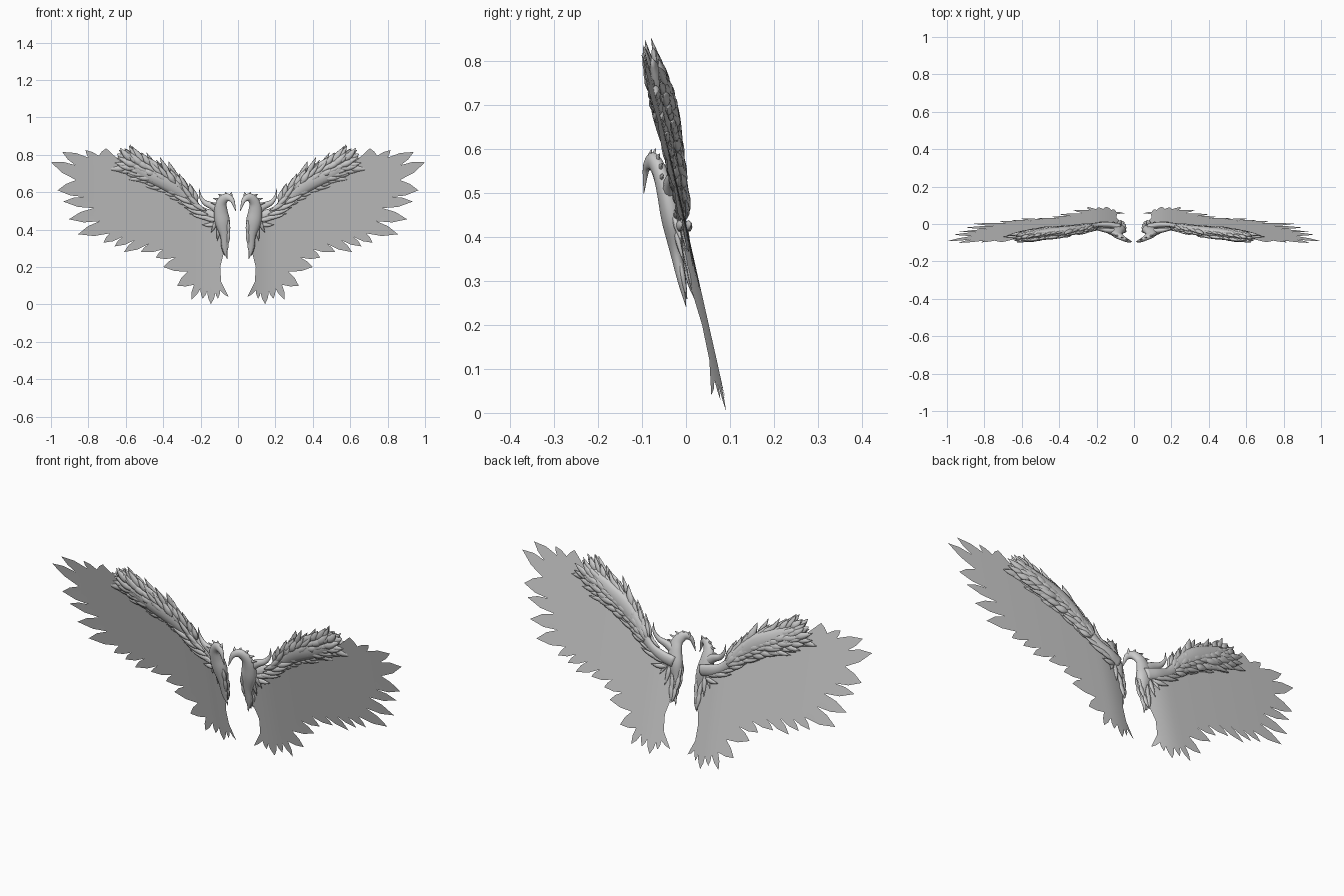
import bpy, bmesh, math, random
from mathutils import Vector
from mathutils.geometry import delaunay_2d_cdt

if "Cube" in bpy.data.objects:
    bpy.data.objects.remove(bpy.data.objects["Cube"])

random.seed(4)
grey = bpy.data.materials.new("plain grey")
grey.diffuse_color = (0.6, 0.6, 0.6, 1)
grey.use_nodes = True
grey.node_tree.nodes["Principled BSDF"].inputs["Base Color"].default_value = grey.diffuse_color


def sheet_y(x, z):
    """Depth of the leaning, gently bowed wing sheet, curling forward near the body."""
    curl = max(0.0, (0.2 - x) / 0.2)
    bow = (x - 0.3) / 0.7
    return 0.097 - 0.225 * z - 0.018 * bow * bow - 0.05 * curl * curl


def finish(bm, name):
    """Turn a right-hand part into a smooth, mirrored object."""
    mesh = bpy.data.meshes.new(name)
    bm.to_mesh(mesh)
    bm.free()
    mesh.materials.append(grey)
    ob = bpy.data.objects.new(name, mesh)
    bpy.context.collection.objects.link(ob)
    for p in mesh.polygons:
        p.use_smooth = True
    mod = ob.modifiers.new("mirror", 'MIRROR')
    mod.use_mirror_merge = False


def catmull(pts, steps):
    """Smooth a list of (x, y, z, radius) points."""
    v = [Vector(p) for p in pts]
    v = [v[0] * 2 - v[1]] + v + [v[-1] * 2 - v[-2]]
    out = []
    for i in range(1, len(v) - 2):
        a, b, c, d = v[i - 1:i + 3]
        for k in range(steps):
            t = k / steps
            out.append(0.5 * (2 * b + (c - a) * t + (2 * a - 5 * b + 4 * c - d) * t * t
                              + (3 * b - a - 3 * c + d) * t ** 3))
    return out + [v[-2]]


def loft(bm, pts, squash=0.6, sides=10, steps=4):
    """Sweep a flattened ring along a path, with closed ends."""
    path = catmull(pts, steps)
    rings = []
    for i, p in enumerate(path):
        tan = (path[min(i + 1, len(path) - 1)] - path[max(i - 1, 0)]).to_3d().normalized()
        side = tan.cross(Vector((0, 1, 0))).normalized()
        deep = tan.cross(side)
        r = max(p.w, 0.0008)
        ring = []
        for k in range(sides):
            a = math.tau * k / sides
            ring.append(bm.verts.new(p.to_3d() + side * r * math.cos(a) + deep * r * squash * math.sin(a)))
        rings.append(ring)
    for r0, r1 in zip(rings, rings[1:]):
        for k in range(sides):
            n = (k + 1) % sides
            bm.faces.new((r0[k], r0[n], r1[n], r1[k]))
    bm.faces.new(rings[0][::-1])
    bm.faces.new(rings[-1])


def feather(bm, x, z, angle, length, width, off, bend=0.3, flare=0.0):
    """Curved pointed tuft that follows the sheet at a given depth offset."""
    pts = []
    for t, w in ((0, 0.25), (0.3, 1), (0.65, 0.75), (1, 0.03)):
        pts.append((x, sheet_y(x, z) + off + flare * t, z, width * w))
        a = angle + bend * t
        x += math.cos(a) * length * 0.34
        z += math.sin(a) * length * 0.34
    loft(bm, pts, 0.55, 7, 3)


# Wing sheet: jagged feathered outline, alternating tips and notches
outline = [
    (0.2, 0.49), (0.1, 0.47), (0.065, 0.42), (0.07, 0.3), (0.095, 0.2), (0.09, 0.12),
    (0.05, 0.04), (0.095, 0.075), (0.108, 0.03), (0.12, 0.065), (0.145, 0.002), (0.165, 0.07),
    (0.19, 0.03), (0.2, 0.085), (0.25, 0.025), (0.235, 0.105), (0.325, 0.1), (0.27, 0.175),
    (0.4, 0.2), (0.335, 0.25), (0.44, 0.25), (0.4, 0.295), (0.52, 0.28), (0.475, 0.325),
    (0.61, 0.28), (0.55, 0.345), (0.66, 0.31), (0.62, 0.36), (0.72, 0.33), (0.685, 0.38),
    (0.855, 0.375), (0.74, 0.445), (0.905, 0.455), (0.77, 0.515), (0.935, 0.55), (0.82, 0.575),
    (0.965, 0.61), (0.865, 0.665), (1.0, 0.76), (0.87, 0.745), (0.94, 0.815), (0.8, 0.785),
    (0.815, 0.825), (0.745, 0.795), (0.705, 0.835), (0.64, 0.775), (0.5, 0.7), (0.38, 0.65),
    (0.28, 0.57)]
loop = []
for i, a in enumerate(outline):
    b = outline[(i + 1) % len(outline)]
    loop.append(Vector(a))
    if 5 < i < 44:  # belly out the feather edges
        dx, dz = b[0] - a[0], b[1] - a[1]
        loop.append(Vector((a[0] + dx / 2 + dz * 0.07, a[1] + dz / 2 - dx * 0.07)))
grid = [Vector((0.04 + 0.0311 * i, 0.013 + 0.0307 * j)) for i in range(31) for j in range(27)]
verts, _, faces = delaunay_2d_cdt(loop + grid, [], [list(range(len(loop)))], 1, 1e-5)[:3]
bm = bmesh.new()
bv = [bm.verts.new((v.x, sheet_y(v.x, v.y), v.y)) for v in verts]
for f in faces:
    bm.faces.new([bv[i] for i in f])
bmesh.ops.delete(bm, geom=[v for v in bm.verts if not v.link_faces], context='VERTS')
finish(bm, "wing_sheet")

# Arm: bone running along the leading edge
arm = [(0.08, 0.455, 0.03), (0.14, 0.475, 0.028), (0.21, 0.51, 0.022), (0.28, 0.58, 0.034),
       (0.38, 0.658, 0.052), (0.48, 0.708, 0.052), (0.57, 0.755, 0.04), (0.645, 0.805, 0.004)]
bm = bmesh.new()
loft(bm, [(x, sheet_y(x, z) + 0.011, z, r) for x, z, r in arm], 0.55, 14, 5)
finish(bm, "wing_arm")

# Coverts: overlapping tufts fanned around the outer arm
bm = bmesh.new()
spine = catmull([(x, z, r, 0) for x, z, r in arm[2:]], 3)
for i in range(1, len(spine) - 3):
    x, z, r = spine[i][:3]
    d = spine[i + 1] - spine[i - 1]
    ang = math.atan2(d.y, d.x)
    for row in (-1, -0.5, 0, 0.5, 1):
        px = x - math.sin(ang) * row * r * 0.7
        pz = z + math.cos(ang) * row * r * 0.7
        bulge = r * 0.45 * math.sqrt(1 - 0.7 * row * row)
        for face_dir in (-1, 1):
            feather(bm, px, pz, ang + row * 0.4 - 0.08 + random.uniform(-0.15, 0.15),
                    random.uniform(0.07, 0.115), random.uniform(0.012, 0.019),
                    0.011 + face_dir * bulge, 0.3 if row >= 0 else 0.1, -face_dir * 0.004)
finish(bm, "arm_coverts")

# Shoulder strands sweeping out below the arm
bm = bmesh.new()
for x, z, a, l in ((0.1, 0.45, 0.1, 0.12), (0.13, 0.46, 0.1, 0.13), (0.16, 0.48, 0.2, 0.13),
                   (0.2, 0.505, 0.3, 0.12), (0.11, 0.43, -0.15, 0.08), (0.24, 0.54, 0.35, 0.12),
                   (0.17, 0.5, 0.5, 0.13), (0.2, 0.52, 0.7, 0.12), (0.24, 0.56, 0.85, 0.11)):
    for off in (-0.01, 0.01):
        feather(bm, x, z, a, l, 0.013, off, 0.3)
finish(bm, "shoulder_strands")

# Shoulder body: tapering down to a point, hooked over at the top
bm = bmesh.new()
loft(bm, [(0.058, 0.0, 0.242, 0.001), (0.07, -0.01, 0.3, 0.014), (0.072, -0.022, 0.37, 0.024),
          (0.083, -0.03, 0.44, 0.04), (0.092, -0.043, 0.5, 0.036), (0.088, -0.058, 0.545, 0.028),
          (0.062, -0.075, 0.572, 0.022), (0.032, -0.09, 0.558, 0.013), (0.012, -0.096, 0.5, 0.001)],
     0.65, 14, 5)
finish(bm, "shoulder_hook")

# Horn curving up and out from the shoulder
bm = bmesh.new()
loft(bm, [(0.09, -0.04, 0.495, 0.025), (0.135, -0.036, 0.525, 0.02), (0.175, -0.03, 0.543, 0.014),
          (0.2, -0.026, 0.575, 0.008), (0.208, -0.03, 0.62, 0.001)], 0.7, 10, 4)
finish(bm, "shoulder_horn")

# Crest spikes over the hook and loose tufts down the body
bm = bmesh.new()
for x, z, a in ((0.04, 0.57, 1.7), (0.06, 0.572, 1.4), (0.08, 0.565, 1.0), (0.095, 0.55, 0.65),
                (0.1, 0.53, 0.4)):
    y = -0.1 + 0.45 * x
    dx, dz = math.cos(a), math.sin(a)
    loft(bm, [(x, y, z, 0.011), (x + dx * 0.02, y, z + dz * 0.018, 0.008),
              (x + dx * 0.048, y + 0.004, z + dz * 0.03, 0.001)], 0.6, 6, 3)
for x, z, a, l in ((0.1, 0.44, -1.5, 0.1), (0.085, 0.4, -1.7, 0.11), (0.055, 0.45, -1.65, 0.09),
                   (0.05, 0.4, -1.5, 0.1), (0.085, 0.35, -1.75, 0.09), (0.11, 0.46, -1.2, 0.08),
                   (0.06, 0.34, -1.5, 0.08)):
    for off in (-0.014, 0.004):
        feather(bm, x, z, a, l, 0.012, off, 0.15)
finish(bm, "crest_and_body_tufts")
